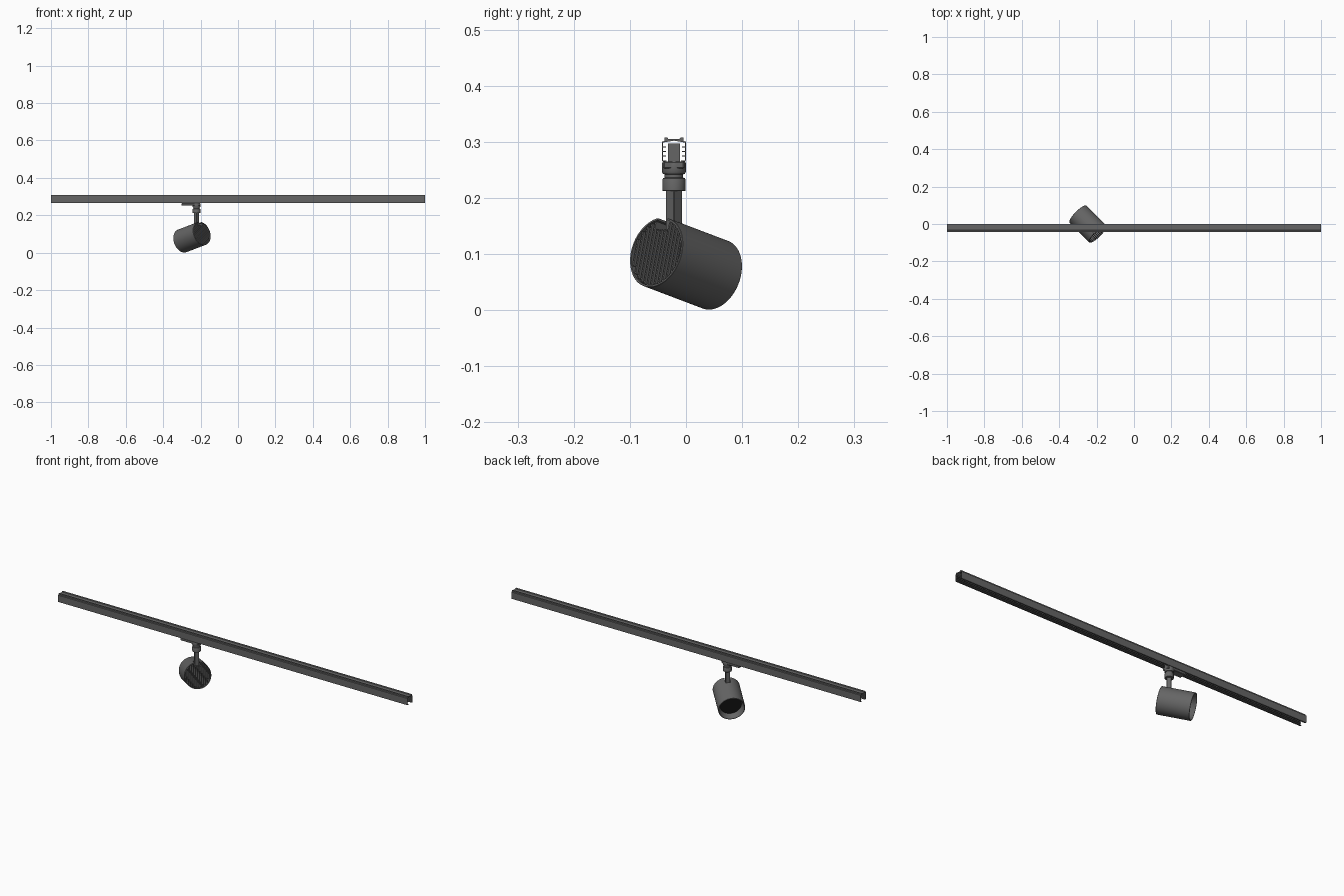
import bpy, bmesh, math
from mathutils import Matrix, Vector

if "Cube" in bpy.data.objects:
    bpy.data.objects.remove(bpy.data.objects["Cube"])

dark = bpy.data.materials.new("dark_grey")
dark.diffuse_color = (0.13, 0.13, 0.13, 1)
dark.use_nodes = True
dark.node_tree.nodes["Principled BSDF"].inputs["Base Color"].default_value = dark.diffuse_color
black = bpy.data.materials.new("black")
black.diffuse_color = (0.01, 0.01, 0.01, 1)
black.use_nodes = True
black.node_tree.nodes["Principled BSDF"].inputs["Base Color"].default_value = black.diffuse_color


def finish(name, bm, matrix=Matrix(), mat=dark, smooth=False):
    bmesh.ops.remove_doubles(bm, verts=bm.verts, dist=1e-6)
    bmesh.ops.recalc_face_normals(bm, faces=bm.faces)
    me = bpy.data.meshes.new(name)
    bm.to_mesh(me)
    bm.free()
    ob = bpy.data.objects.new(name, me)
    bpy.context.collection.objects.link(ob)
    ob.matrix_world = matrix
    me.materials.append(mat)
    if smooth:
        bpy.ops.object.select_all(action='DESELECT')
        ob.select_set(True)
        bpy.context.view_layer.objects.active = ob
        bpy.ops.object.shade_smooth_by_angle(angle=math.radians(30))
    return ob


def add_box(bm, lo, hi):
    lo, hi = Vector(lo), Vector(hi)
    m = Matrix.Translation((lo + hi) / 2) @ Matrix.Diagonal((*(hi - lo), 1))
    bmesh.ops.create_cube(bm, size=1, matrix=m)


def box(name, lo, hi, matrix=Matrix(), bevel=0.0):
    bm = bmesh.new()
    add_box(bm, lo, hi)
    if bevel:
        bmesh.ops.bevel(bm, geom=bm.edges[:], offset=bevel, segments=1, affect='EDGES')
    return finish(name, bm, matrix)


def lathe(name, profile, matrix=Matrix(), mat=dark, n=64):
    bm = bmesh.new()
    vs = [bm.verts.new((r, 0, z)) for r, z in profile]
    es = [bm.edges.new(p) for p in zip(vs, vs[1:])]
    bmesh.ops.spin(bm, geom=vs + es, axis=(0, 0, 1), cent=(0, 0, 0),
                   angle=2 * math.pi, steps=n)
    return finish(name, bm, matrix, mat, True)


# Track: extruded channel, open below, with conductor ribs inside
YC = -0.0215
half = [(0, .305), (.010, .305), (.012, .308), (.017, .308), (.017, .3015),
        (.0215, .300), (.0215, .268), (.0205, .265), (.013, .265), (.013, .267), (.0195, .267)]
for z in (.274, .282, .290):
    half += [(.0195, z), (.0145, z), (.0145, z + .002), (.0195, z + .002)]
half += [(.0195, .2985), (.015, .2995), (0, .302)]
outline = half + [(-u, z) for u, z in half[-2:0:-1]]
bm = bmesh.new()
face = bm.faces.new([bm.verts.new((-1, YC + u, z)) for u, z in outline])
ext = bmesh.ops.extrude_face_region(bm, geom=[face], use_keep_orig=True)
bmesh.ops.translate(bm, vec=(2, 0, 0),
                    verts=[v for v in ext["geom"] if isinstance(v, bmesh.types.BMVert)])
finish("track", bm)

# Track adapter
XS = -0.222
box("adapter_plate", (-.302, YC - .0185, .252), (-.201, YC + .0185, .265), bevel=.002)
box("adapter_block", (-.300, YC - .0105, .264), (-.203, YC + .0105, .297))

# Round base, neck and collar
lathe("swivel_base", [(0, .265), (.0195, .265), (.0215, .261), (.0215, .247), (.0195, .243),
                      (.0165, .242), (.0165, .236), (.0195, .235), (.0205, .233),
                      (.0205, .213), (.0195, .212), (0, .212)],
      Matrix.Translation((XS, YC, 0)), n=48)

# Stem, turned to face along the lamp
stem_m = Matrix.Translation((XS, YC, 0)) @ Matrix.Rotation(math.radians(45), 4, 'Z')
box("stem", (-.0105, -.0105, .135), (.0105, .0105, .213), stem_m, bevel=.001)

# Lamp frame: local z is the light direction, local y is up
t = math.radians(15)
c, s, q = math.cos(t), math.sin(t), math.sqrt(.5)
d = Vector((-c * q, c * q, -s))
x = Vector((-q, -q, 0))
y = d.cross(x)
lamp_m = Matrix.Translation((-.246, 0, .083)) @ Matrix((x, y, d)).transposed().to_4x4()

# Housing with a slot for the stem
R, H = .0643, .078
housing = lathe("lamp_housing", [(0, -.03), (.0605, -.03), (.0605, -H), (R - .0008, -H),
                                 (R, -H + .001), (R, H - .001), (R - .0008, H), (.061, H),
                                 (.052, .055), (.049, .03), (0, .03)], lamp_m, n=96)
cutter = box("slot_cutter", (-.0125, .044, -.1), (.0125, .09, -.038), lamp_m)
cutter.hide_render = True
cutter.hide_set(True)
mod = housing.modifiers.new("slot", 'BOOLEAN')
mod.object = cutter
mod.operation = 'DIFFERENCE'
mod.solver = 'EXACT'

# Light source deep in the reflector
lathe("light_lens", [(0, .050), (.0508, .050), (.0508, .046), (0, .046)], lamp_m, black)

# Upright cooling fins in the rear end
bm = bmesh.new()
for i in range(-6, 7):
    u = i * .009
    h = math.sqrt(.0607 ** 2 - (abs(u) + .0015) ** 2)
    add_box(bm, (u - .0015, -h, -.076), (u + .0015, .043 if abs(u) < .014 else h, -.0295))
finish("cooling_fins", bm, lamp_m)

# Slot floor joining the stem to the fins
box("slot_floor", (-.0135, .041, -.074), (.0135, .044, -.03), lamp_m)
